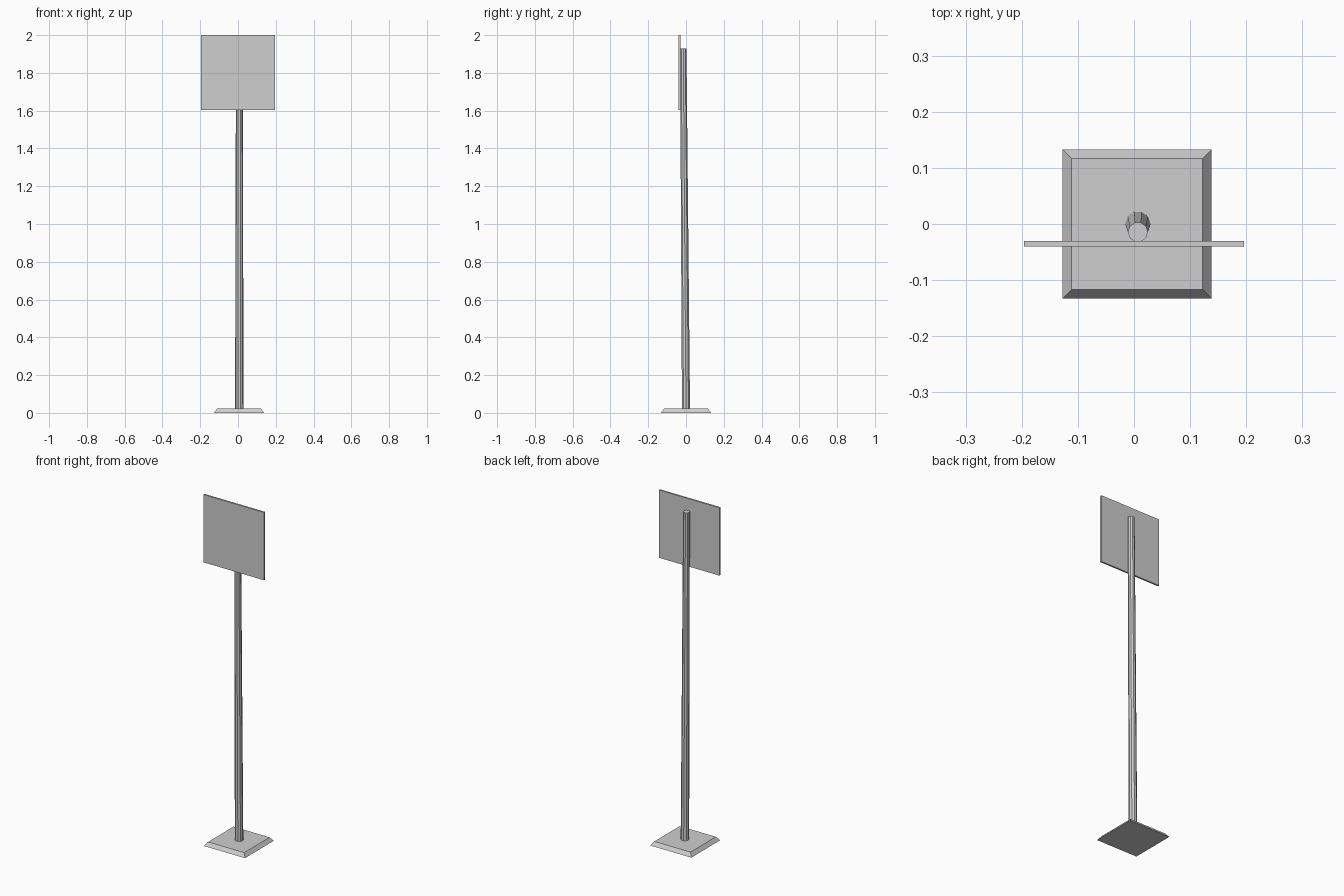
import bpy
import bmesh
import math
from mathutils import Vector

cube = bpy.data.objects.get("Cube")
if cube:
    bpy.data.objects.remove(cube, do_unlink=True)

# One grey material for the whole sign
grey = bpy.data.materials.new("plain_grey")
grey.use_nodes = True
colour = (0.62, 0.62, 0.62, 1.0)
grey.diffuse_color = colour
grey.node_tree.nodes["Principled BSDF"].inputs["Base Color"].default_value = colour


def loft(name, sides, start, end, r_start, r_end, turn=0.0):
    """Closed, flat-shaded tapered prism between two horizontal rings."""
    bm = bmesh.new()
    rings = []
    for centre, radius in ((start, r_start), (end, r_end)):
        angles = [turn + math.tau * i / sides for i in range(sides)]
        rings.append([bm.verts.new(Vector(centre) + Vector((math.cos(a), math.sin(a), 0)) * radius)
                      for a in angles])
    low, high = rings
    for i in range(sides):
        j = (i + 1) % sides
        bm.faces.new((low[i], low[j], high[j], high[i]))
    bm.faces.new(low[::-1])
    bm.faces.new(high)
    mesh = bpy.data.meshes.new(name)
    bm.to_mesh(mesh)
    bm.free()
    mesh.materials.append(grey)
    obj = bpy.data.objects.new(name, mesh)
    bpy.context.collection.objects.link(obj)
    return obj


# Square foot with sloping sides
diagonal = math.sqrt(2)
loft("base_plate", 4, (0.0055, 0, 0), (0.0055, 0, 0.022),
     0.133 * diagonal, 0.117 * diagonal, math.pi / 4)

# Slightly leaning, tapered ten-sided pole
loft("pole", 10, (0.007, 0, 0.02), (0.007, -0.0145, 1.93), 0.0225, 0.0178)

# Thin square board fixed to the front of the pole
bpy.ops.mesh.primitive_cube_add(size=1, location=(0, -0.035, 1.802))
board = bpy.context.object
board.name = "sign_board"
board.scale = (0.392, 0.01, 0.396)
board.data.materials.append(grey)
